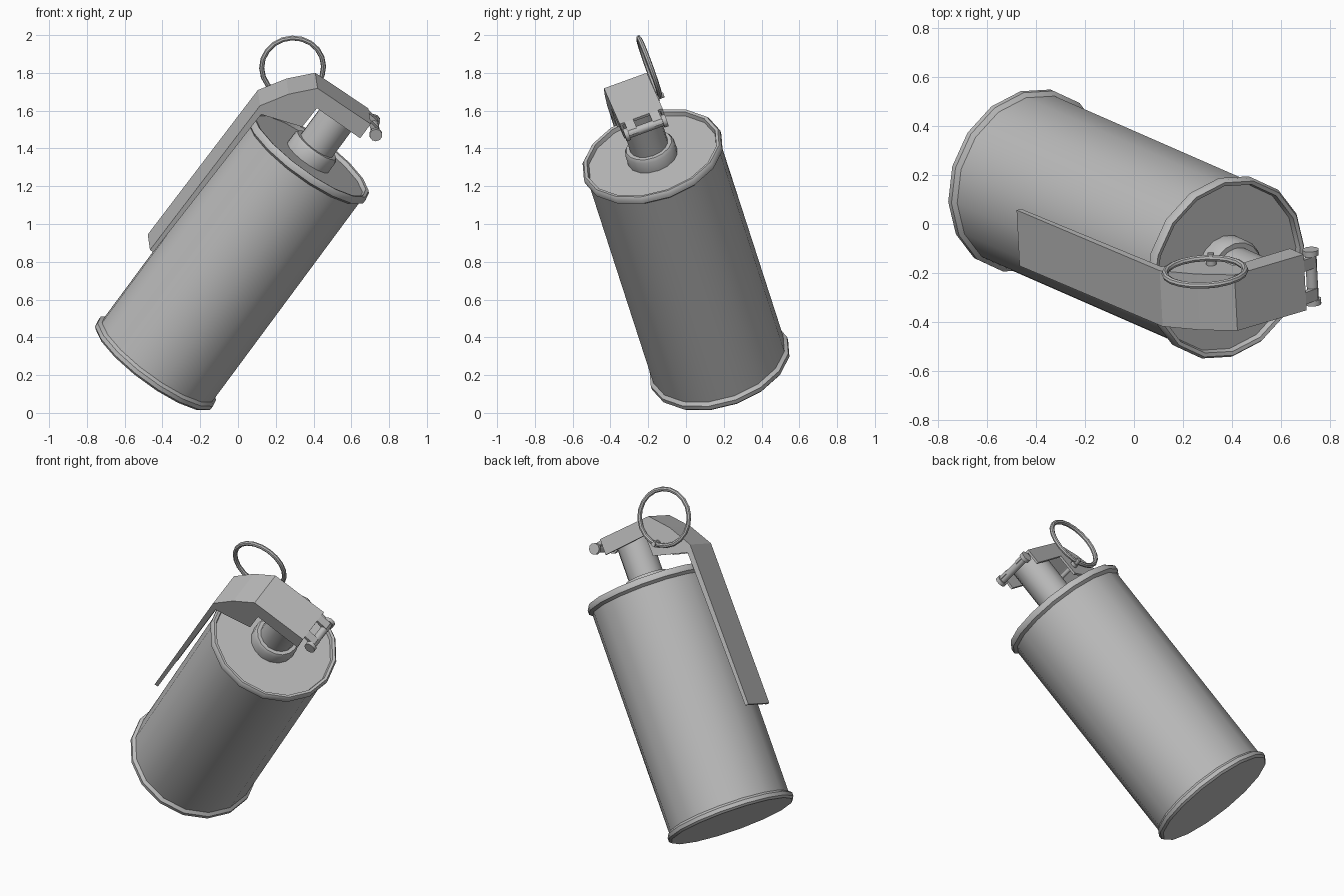
import bpy, bmesh, math
from mathutils import Matrix, Vector

if "Cube" in bpy.data.objects:
    bpy.data.objects.remove(bpy.data.objects["Cube"])

# Tilted frame: Z runs along the can, Y across the lever, X away from the lever
A = Vector((0.576, -0.252, 0.778)).normalized()
W = Vector((-0.049, 0.939, 0.341))
W = (W - A * W.dot(A)).normalized()
U = W.cross(A)
FRAME = Matrix.Translation((-0.45, 0.183, 0.245)) @ Matrix((U, W, A)).transposed().to_4x4()

metal = bpy.data.materials.new("grey metal")
metal.diffuse_color = (0.5, 0.5, 0.5, 1)
metal.use_nodes = True
metal.node_tree.nodes["Principled BSDF"].inputs["Base Color"].default_value = metal.diffuse_color


def finish(name, bm, smooth=True):
    bmesh.ops.recalc_face_normals(bm, faces=bm.faces)
    me = bpy.data.meshes.new(name)
    bm.to_mesh(me)
    bm.free()
    me.materials.append(metal)
    ob = bpy.data.objects.new(name, me)
    bpy.context.collection.objects.link(ob)
    ob.matrix_world = FRAME
    if smooth:
        bpy.ops.object.select_all(action='DESELECT')
        ob.select_set(True)
        bpy.context.view_layer.objects.active = ob
        bpy.ops.object.shade_smooth_by_angle(angle=math.radians(40))
    return ob


def lathe(name, profile, sides):
    """Closed turned part from (radius, height) points."""
    bm = bmesh.new()
    rings = []
    for r, z in profile:
        rings.append([bm.verts.new((r * math.cos(2 * math.pi * i / sides),
                                    r * math.sin(2 * math.pi * i / sides), z))
                      for i in range(sides)])
    for a, b in zip(rings, rings[1:]):
        for i in range(sides):
            j = (i + 1) % sides
            bm.faces.new((a[i], a[j], b[j], b[i]))
    bm.faces.new(rings[0])
    bm.faces.new(rings[-1])
    return finish(name, bm)


def prism(name, pts, y0, y1):
    """Side outline in X and Z, extruded across Y."""
    bm = bmesh.new()
    a = [bm.verts.new((x, y0, z)) for x, z in pts]
    b = [bm.verts.new((x, y1, z)) for x, z in pts]
    n = len(pts)
    for i in range(n):
        j = (i + 1) % n
        bm.faces.new((a[i], a[j], b[j], b[i]))
    bmesh.ops.triangulate(bm, faces=[bm.faces.new(a), bm.faces.new(b)])
    return finish(name, bm, False)


def rod(name, x, z, r, y0, y1, sides=10):
    bm = bmesh.new()
    m = Matrix.Translation((x, (y0 + y1) / 2, z)) @ Matrix.Rotation(math.pi / 2, 4, 'X')
    bmesh.ops.create_cone(bm, cap_ends=True, segments=sides, radius1=r, radius2=r,
                          depth=y1 - y0, matrix=m)
    return finish(name, bm)


# Can with rolled rims and a sunken lid
lathe("can_body", [(0.372, 0), (0.384, 0.012), (0.384, 0.035), (0.366, 0.05),
                   (0.366, 1.40), (0.384, 1.415), (0.384, 1.44), (0.374, 1.453),
                   (0.358, 1.45), (0.352, 1.427)], 16)

# Collar and neck of the fuse
lathe("fuse_collar", [(0.136, 1.42), (0.136, 1.49), (0.125, 1.507), (0.10, 1.507)], 16)
lathe("fuse_neck", [(0.104, 1.50), (0.104, 1.775)], 16)

# Lever: bent strip over the head and down the side
outer = [(-0.422, 0.56), (-0.408, 1.552), (-0.32, 1.69), (-0.212, 1.803), (0.137, 1.797)]
inner = [(0.137, 1.782), (-0.206, 1.788), (-0.308, 1.68), (-0.393, 1.547), (-0.407, 0.56)]
prism("lever_strip", outer + inner, -0.12, 0.12)

# Side walls of the lever, deep at the head and narrow down the strip
wall = outer + [(0.137, 1.70), (-0.15, 1.71), (-0.154, 1.58), (-0.375, 1.515), (-0.40, 0.56)]
for side, y in (("front", -0.121), ("back", 0.107)):
    prism("lever_wall_" + side, wall, y, y + 0.014)

# Hinge at the lever end: two tabs curling round a rod
tab = [(0.12, 1.797), (0.137, 1.797), (0.205, 1.785), (0.222, 1.765), (0.205, 1.74),
       (0.19, 1.76), (0.137, 1.78), (0.12, 1.78)]
for side, s in (("front", -1), ("back", 1)):
    y = sorted((s * 0.045, s * 0.095))
    prism("hinge_tab_" + side, tab, *y)
    y = sorted((s * 0.095, s * 0.118))
    rod("hinge_knob_" + side, 0.197, 1.76, 0.034, *y)
rod("hinge_rod", 0.197, 1.76, 0.024, -0.118, 0.118)

# Safety pin through the head, with its pull ring
rod("safety_pin", -0.208, 1.634, 0.014, -0.115, 0.17)
rod("pin_eye", -0.208, 1.634, 0.022, 0.121, 0.14)
bm = bmesh.new()
N, M, R, r = 20, 8, 0.164, 0.0135
grid = []
for i in range(N):
    t = 2 * math.pi * i / N
    row = []
    for k in range(M):
        p = 2 * math.pi * k / M
        d = R + r * math.cos(p)
        row.append(bm.verts.new((-0.323 + d * math.cos(t), 0.149 + r * math.sin(p),
                                 1.754 + d * math.sin(t))))
    grid.append(row)
for i in range(N):
    for k in range(M):
        i2, k2 = (i + 1) % N, (k + 1) % M
        bm.faces.new((grid[i][k], grid[i2][k], grid[i2][k2], grid[i][k2]))
finish("pull_ring", bm)
